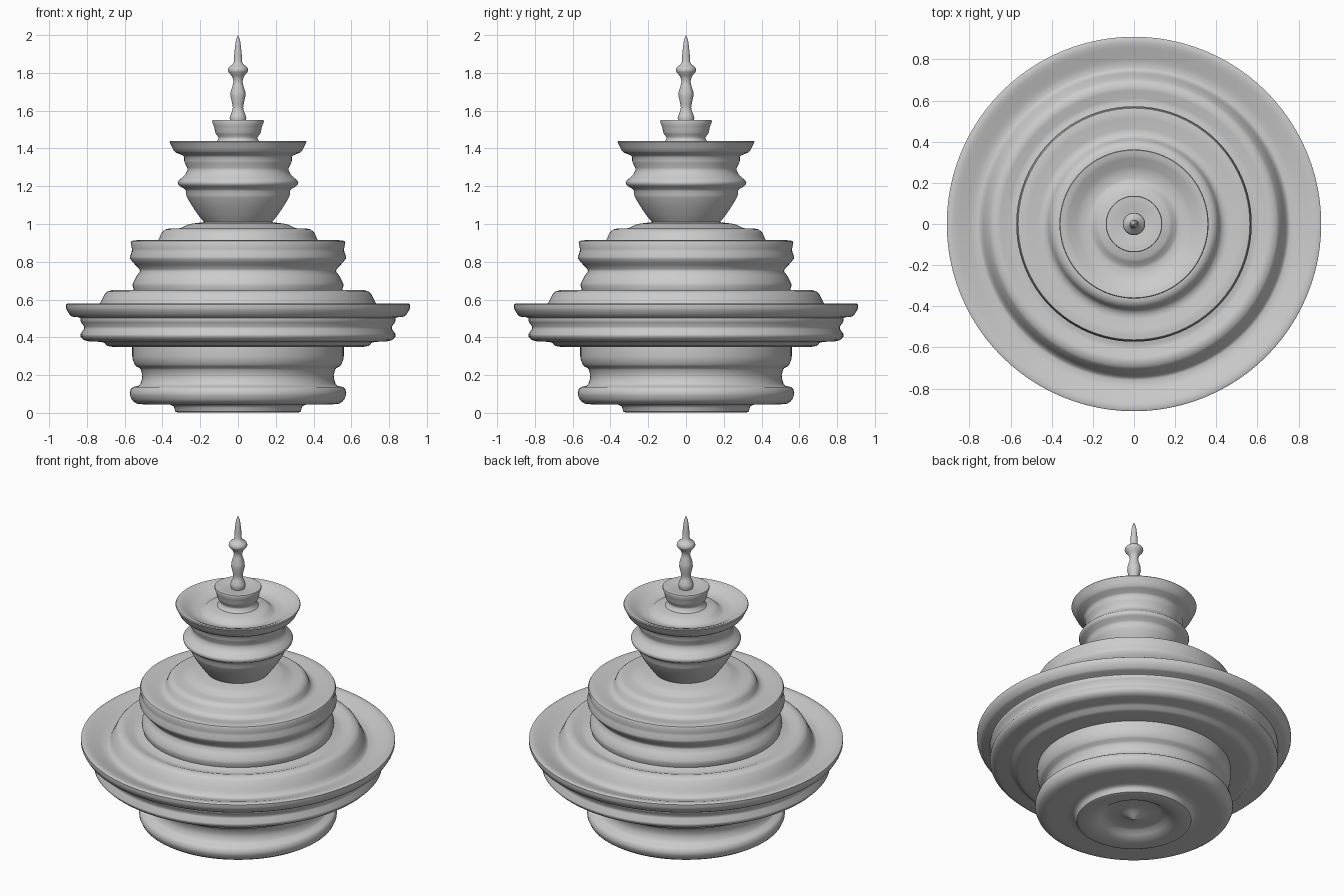
import bpy, math

SEG = 96


def soften(pts, k=0.18):
    """Cut each profile corner a little so the mouldings look rounded."""
    out = [pts[0]]
    for a, b in zip(pts, pts[1:]):
        for t in (k, 1 - k):
            out.append((a[0] + (b[0] - a[0]) * t, a[1] + (b[1] - a[1]) * t))
    out.append(pts[-1])
    return out


def lathe(name, profile):
    """Spin an (r, z) profile, listed bottom to top, around the z axis."""
    verts, faces, rings = [], [], []
    for r, z in soften(profile):
        start = len(verts)
        if r < 1e-5:
            verts.append((0, 0, z))
            rings.append([start] * SEG)
        else:
            for i in range(SEG):
                a = 2 * math.pi * i / SEG
                verts.append((r * math.cos(a), r * math.sin(a), z))
            rings.append(list(range(start, start + SEG)))
    for lo, hi in zip(rings, rings[1:]):
        for i in range(SEG):
            j = (i + 1) % SEG
            f = list(dict.fromkeys((lo[i], lo[j], hi[j], hi[i])))
            if len(f) > 2:
                faces.append(f)
    me = bpy.data.meshes.new(name)
    me.from_pydata(verts, [], faces)
    ob = bpy.data.objects.new(name, me)
    bpy.context.collection.objects.link(ob)
    bpy.ops.object.select_all(action='DESELECT')
    ob.select_set(True)
    bpy.context.view_layer.objects.active = ob
    bpy.ops.object.shade_smooth_by_angle(angle=math.radians(50))
    return ob


# hollow underside with centre nub, foot ring and lower drum
lathe("base", [
    (0, 0.01), (0.03, 0.025), (0.07, 0.045), (0.17, 0.05), (0.21, 0.02),
    (0.25, 0.005), (0.33, 0.0), (0.34, 0.035), (0.36, 0.045), (0.53, 0.045),
    (0.56, 0.065), (0.575, 0.10), (0.565, 0.135), (0.52, 0.145), (0.505, 0.19),
    (0.515, 0.235), (0.545, 0.25), (0.56, 0.29), (0.56, 0.35)])

# wide skirt with a dished rim and stepped terrace
lathe("wide_tray", [
    (0.56, 0.35), (0.69, 0.35), (0.71, 0.375), (0.81, 0.38), (0.84, 0.41),
    (0.81, 0.45), (0.835, 0.485), (0.835, 0.505), (0.885, 0.51), (0.91, 0.55),
    (0.91, 0.58), (0.87, 0.575), (0.80, 0.55), (0.75, 0.54), (0.73, 0.58),
    (0.70, 0.64), (0.66, 0.652), (0.60, 0.63), (0.55, 0.645)])

# middle drum with raised shoulder
lathe("middle_drum", [
    (0.55, 0.645), (0.56, 0.68), (0.54, 0.72), (0.515, 0.755), (0.55, 0.79),
    (0.575, 0.82), (0.56, 0.86), (0.57, 0.91), (0.53, 0.915), (0.45, 0.90),
    (0.42, 0.915), (0.405, 0.955), (0.38, 0.975), (0.31, 0.975), (0.26, 1.0),
    (0.18, 1.01)])

# flaring neck with collar and dished top
lathe("upper_cup", [
    (0.18, 1.01), (0.205, 1.04), (0.24, 1.09), (0.275, 1.15), (0.275, 1.18),
    (0.315, 1.205), (0.32, 1.225), (0.28, 1.26), (0.265, 1.29), (0.285, 1.33),
    (0.285, 1.36), (0.335, 1.38), (0.35, 1.41), (0.365, 1.44), (0.33, 1.435),
    (0.27, 1.40), (0.21, 1.39), (0.18, 1.42), (0.12, 1.43)])

# small cap
lathe("cap", [
    (0.12, 1.43), (0.10, 1.455), (0.12, 1.48), (0.125, 1.51), (0.14, 1.55),
    (0.11, 1.55), (0.04, 1.54)])

# turned spire
lathe("finial", [
    (0.04, 1.54), (0.045, 1.565), (0.03, 1.60), (0.027, 1.62), (0.042, 1.69),
    (0.023, 1.75), (0.03, 1.78), (0.055, 1.81), (0.05, 1.83), (0.022, 1.85),
    (0.02, 1.90), (0.012, 1.97), (0, 2.0)])
